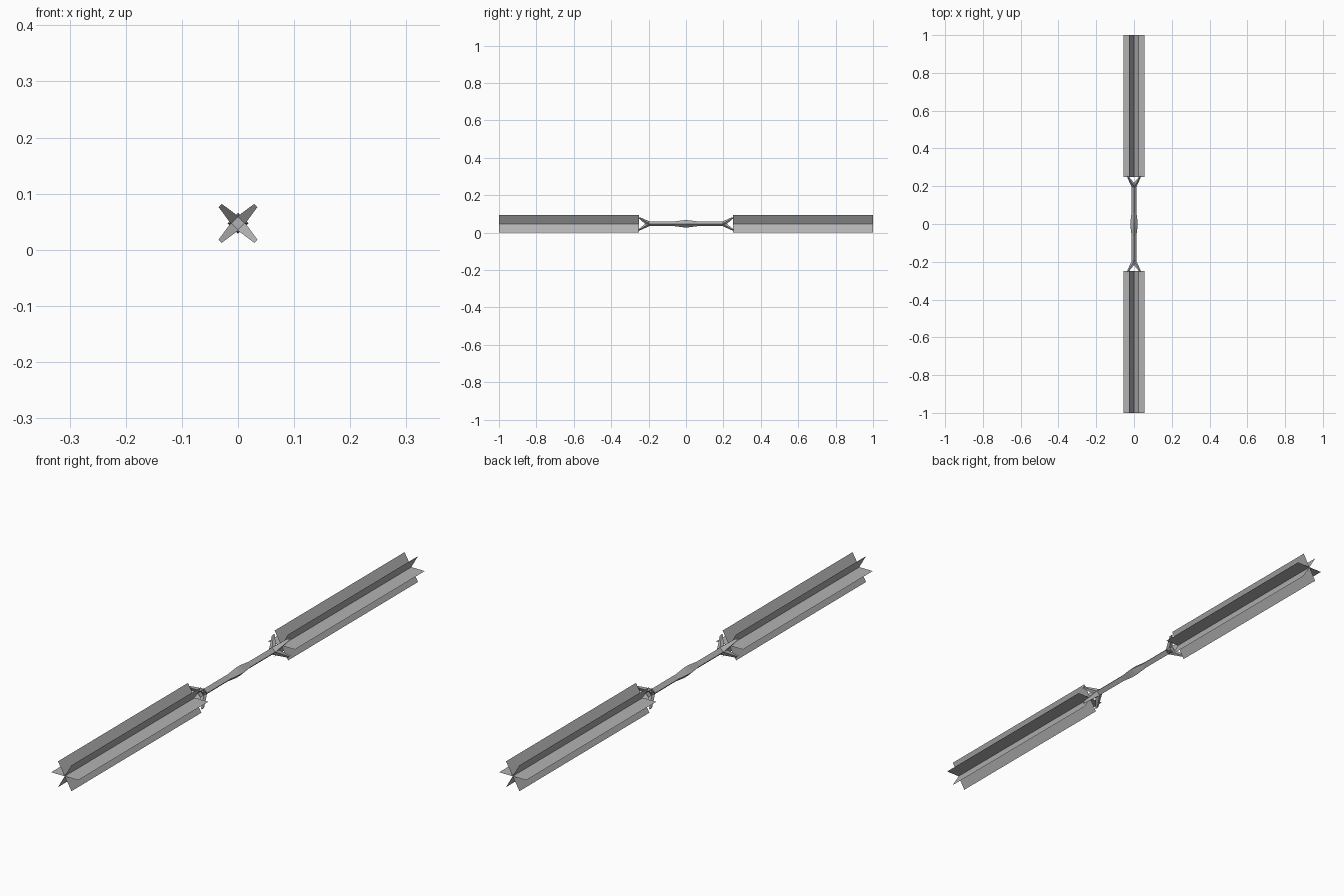
import bpy, bmesh, math
from mathutils import Vector

if "Cube" in bpy.data.objects:
    bpy.data.objects.remove(bpy.data.objects["Cube"])

CZ = 0.0472   # height of the long axis
R = 0.0545    # fin radius

grey = bpy.data.materials.new("mid_grey")
grey.diffuse_color = (0.45, 0.45, 0.45, 1)
grey.use_nodes = True
grey.node_tree.nodes["Principled BSDF"].inputs["Base Color"].default_value = grey.diffuse_color


def make(name, bm):
    bmesh.ops.recalc_face_normals(bm, faces=bm.faces[:])
    me = bpy.data.meshes.new(name)
    bm.to_mesh(me)
    bm.free()
    me.materials.append(grey)
    ob = bpy.data.objects.new(name, me)
    bpy.context.collection.objects.link(ob)
    return ob


def loft(bm, rings):
    """Skin a list of rings and cap both ends."""
    vs = [[bm.verts.new(p) for p in r] for r in rings]
    n = len(vs[0])
    for a, b in zip(vs, vs[1:]):
        for i in range(n):
            j = (i + 1) % n
            bm.faces.new((a[i], a[j], b[j], b[i]))
    bm.faces.new(vs[0])
    bm.faces.new(vs[-1])


# central rod: four-sided, swelling at the middle
bm = bmesh.new()
profile = [(-0.215, 0.013), (-0.06, 0.013), (-0.012, 0.019), (0.012, 0.019), (0.06, 0.013), (0.215, 0.013)]
loft(bm, [[(r * math.cos(k * math.pi / 2), y, CZ + r * math.sin(k * math.pi / 2))
           for k in range(4)] for y, r in profile])
make("central_rod", bm)

for side, label in ((-1, "front"), (1, "back")):
    # four tapered prongs spreading from the rod end
    bm = bmesh.new()
    for k in range(4):
        a = math.pi / 4 + k * math.pi / 2
        out = Vector((math.cos(a), 0, math.sin(a)))
        tan = Vector((-math.sin(a), 0, math.cos(a)))
        rings = []
        for d, y0, y1, w in ((0.008, 0.195, 0.217, 0.0095), (0.045, 0.245, 0.253, 0.004)):
            rings.append([out * d + tan * (s * w) + Vector((0, side * y, CZ))
                          for s, y in ((-1, y0), (1, y0), (1, y1), (-1, y1))])
        loft(bm, rings)
    make(label + "_prongs", bm)

    # six thin radial fins, made of three crossing sheets
    bm = bmesh.new()
    for k in range(3):
        a = k * math.pi / 3
        c, s = R * math.cos(a), R * math.sin(a)
        bm.faces.new([bm.verts.new(p) for p in (
            (c, side * 0.25, CZ + s), (-c, side * 0.25, CZ - s),
            (-c, side * 1.0, CZ - s), (c, side * 1.0, CZ + s))])
    make(label + "_fins", bm)
